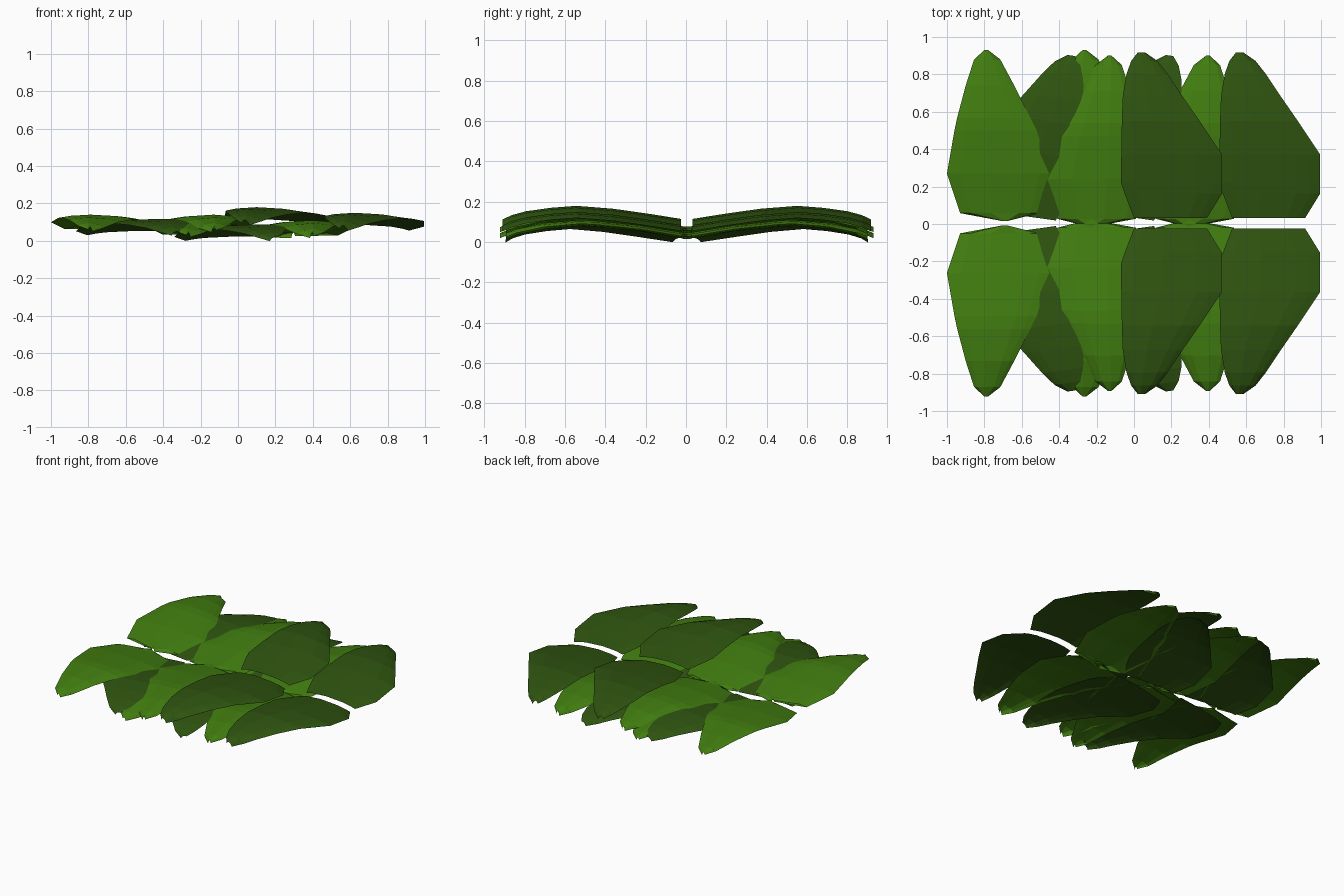
import bpy, bmesh
from math import radians
from mathutils import Matrix, Vector

if "Cube" in bpy.data.objects:
    bpy.data.objects.remove(bpy.data.objects["Cube"])


def material(name, rgb):
    m = bpy.data.materials.new(name)
    m.diffuse_color = (*rgb, 1)
    m.use_nodes = True
    m.node_tree.nodes["Principled BSDF"].inputs["Base Color"].default_value = m.diffuse_color
    return m


LIGHT = material("light_leaf_green", (0.053, 0.205, 0.005))
DARK = material("dark_leaf_green", (0.028, 0.088, 0.005))

# Leaf outlines, one row per station: y, left x, right x, arch drop (x and y from the tip)
POINTED = [(-0.915, 0.09, 0.11, 0.065), (-0.872, -0.14, 0.28, 0.061),
           (-0.66, -0.21, 0.34, 0.026), (-0.43, -0.17, 0.27, 0.002),
           (-0.36, -0.155, 0.235, 0.0), (-0.19, -0.11, 0.15, 0.015),
           (-0.05, -0.065, 0.075, 0.045), (0.0, -0.01, 0.01, 0.065)]
BROAD = [(-0.885, -0.035, 0.355, 0.065), (-0.755, -0.085, 0.435, 0.044),
         (-0.695, -0.105, 0.435, 0.035), (-0.545, -0.103, 0.435, 0.014),
         (-0.365, -0.10, 0.315, 0.0), (-0.235, -0.095, 0.225, 0.010),
         (-0.115, -0.075, 0.145, 0.027), (-0.045, -0.05, 0.09, 0.046),
         (0.0, -0.015, 0.025, 0.067)]
# Position across the blade, share of left / right edge drop
ACROSS = [(0, 1, 0), (0.13, 0.4, 0), (0.4, 0, 0), (0.75, 0, 0.3), (0.9, 0, 0.65), (1, 0, 1)]


def leaf(name, rows, mat, tip, drop, flip=False, turn=0, side=1):
    """Arched blade hanging from its tip; drop is how far the left and right edges fall."""
    bm = bmesh.new()
    spin = Matrix.Rotation(radians(turn), 3, 'Z')
    grid = []
    for y, xl, xr, arch in rows:
        line = []
        for u, l, r in ACROSS:
            x = xl + (xr - xl) * u
            p = spin @ Vector((-x if flip else x, y, -arch - drop[0] * l - drop[1] * r))
            p += Vector(tip)
            p.y = p.y if side > 0 else 0.008 - p.y
            line.append(bm.verts.new(p))
        grid.append(line)
    for a, b in zip(grid, grid[1:]):
        for i in range(len(ACROSS) - 1):
            f = bm.faces.new((a[i], a[i + 1], b[i + 1], b[i]))
            f.normal_update()
            if f.normal.z < 0:
                f.normal_flip()
    mesh = bpy.data.meshes.new(name)
    bm.to_mesh(mesh)
    bm.free()
    mesh.materials.append(mat)
    bpy.context.collection.objects.link(bpy.data.objects.new(name, mesh))


# Two overlapping clusters of four leaves, repeated on both sides of the stem line
for side, side_name in ((1, "back"), (-1, "front")):
    for dx, dz, part in ((0, 0, "left"), (0.525, -0.03, "right")):
        tag = f"{side_name}_{part}"
        leaf(f"outer_light_leaf_{tag}", POINTED, LIGHT,
             (-0.79 + dx, 0.93, 0.14 + dz), (0.015, 0.025), side=side)
        leaf(f"lower_dark_leaf_{tag}", BROAD, DARK,
             (-0.33 + dx, 0.90, 0.117 + dz), (0.0, 0.022), True, -8, side)
        leaf(f"inner_light_leaf_{tag}", POINTED, LIGHT,
             (-0.13 + dx, 0.90, 0.14 + dz), (0.02, 0.03), True, 0, side)
        leaf(f"upper_dark_leaf_{tag}", BROAD, DARK,
             (0.035 + dx, 0.917, 0.18 + dz), (0.018, 0.03), side=side)
